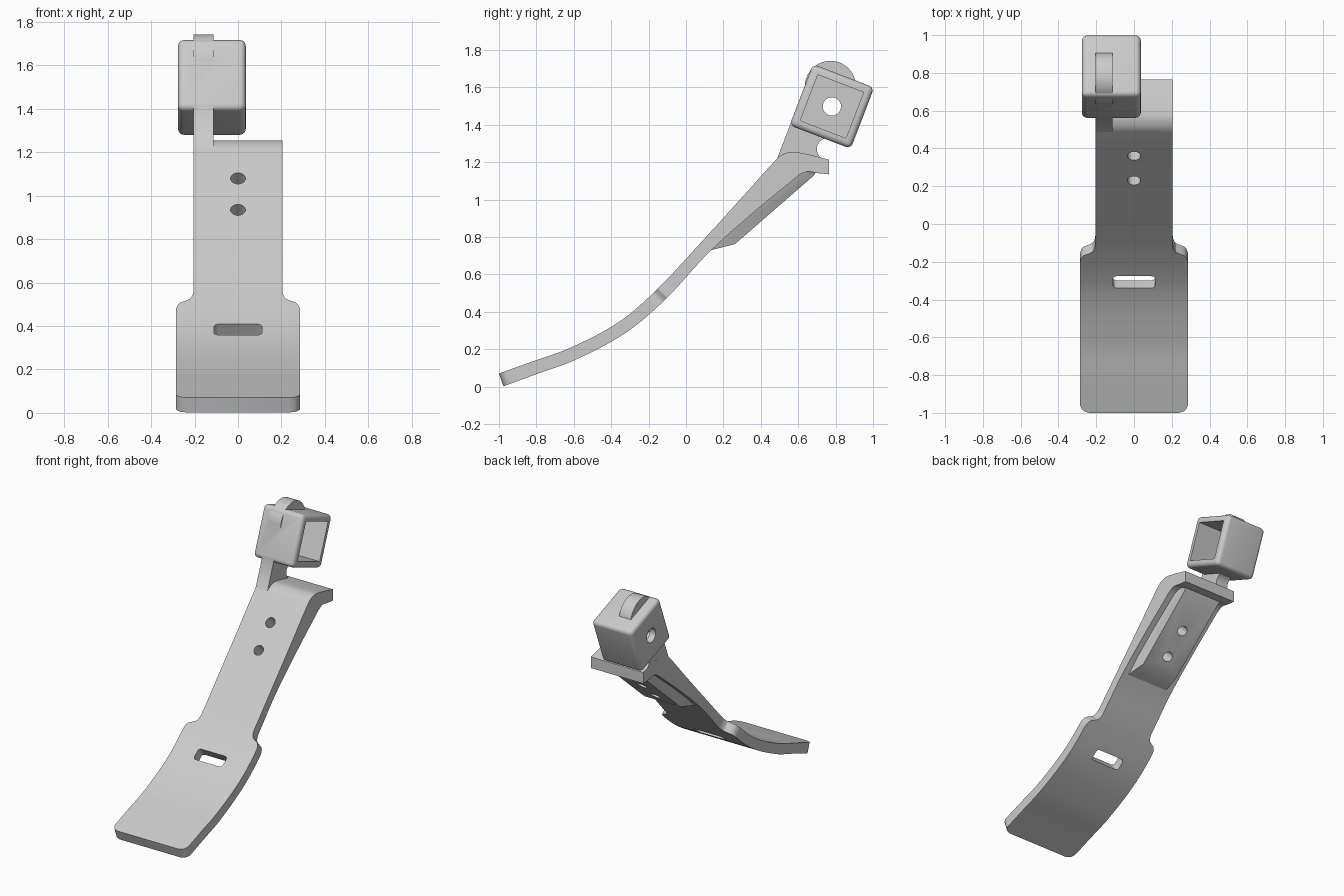
import bpy, bmesh, math
from mathutils import Matrix

if "Cube" in bpy.data.objects:
    bpy.data.objects.remove(bpy.data.objects["Cube"])


def finish(bm, name):
    bmesh.ops.recalc_face_normals(bm, faces=bm.faces)
    me = bpy.data.meshes.new(name)
    bm.to_mesh(me)
    bm.free()
    ob = bpy.data.objects.new(name, me)
    bpy.context.collection.objects.link(ob)
    return ob


def loft(name, stations):
    """Stations: top y, top z, bottom y, bottom z, top half width, bottom half width."""
    bm = bmesh.new()
    rings = []
    for ty, tz, by, bz, wt, wb in stations:
        rings.append([bm.verts.new(p) for p in
                      ((-wt, ty, tz), (wt, ty, tz), (wb, by, bz), (-wb, by, bz))])
    for a, b in zip(rings, rings[1:]):
        for i in range(4):
            j = (i + 1) % 4
            bm.faces.new((a[i], a[j], b[j], b[i]))
    bm.faces.new(rings[0])
    bm.faces.new(rings[-1])
    return finish(bm, name)


def prism(name, pts, x0, x1):
    bm = bmesh.new()
    f = bm.faces.new([bm.verts.new((x0, y, z)) for y, z in pts])
    r = bmesh.ops.extrude_face_region(bm, geom=[f])
    vs = [v for v in r["geom"] if isinstance(v, bmesh.types.BMVert)]
    bmesh.ops.translate(bm, verts=vs, vec=(x1 - x0, 0, 0))
    return finish(bm, name)


def block(name, size, loc, deg, bevel=0, only_z=False):
    bm = bmesh.new()
    bmesh.ops.create_cube(bm, size=1, matrix=Matrix.Diagonal((*size, 1)))
    if bevel:
        edges = [e for e in bm.edges if not only_z or
                 abs(e.verts[0].co.z - e.verts[1].co.z) > 1e-4]
        bmesh.ops.bevel(bm, geom=edges, offset=bevel, segments=5, profile=0.5, affect='EDGES')
    bm.transform(Matrix.Translation(loc) @ Matrix.Rotation(math.radians(deg), 4, 'X'))
    return finish(bm, name)


def rod(name, r, depth, loc, axis, deg):
    bm = bmesh.new()
    bmesh.ops.create_cone(bm, cap_ends=True, segments=40, radius1=r, radius2=r, depth=depth)
    bm.transform(Matrix.Translation(loc) @ Matrix.Rotation(math.radians(deg), 4, axis))
    return finish(bm, name)


def combine(target, tool, op):
    m = target.modifiers.new(op, 'BOOLEAN')
    m.operation, m.object, m.solver = op, tool, 'EXACT'
    bpy.context.view_layer.objects.active = target
    bpy.ops.object.modifier_apply(modifier=m.name)
    bpy.data.objects.remove(tool)


def half_width(y):
    wide, narrow, r = 0.286, 0.205, 0.05
    if y < -1 + r:
        d = y + 1
        return wide - r + math.sqrt(max(0, r * r - (r - d) ** 2))
    t = min(1, max(0, (y + 0.21) / 0.10))
    mid, h = (wide + narrow) / 2, (wide - narrow) / 2
    if t < 0.5:
        return mid + h * math.sqrt(1 - (2 * t) ** 2)
    return mid - h * math.sqrt(max(0, 1 - (2 - 2 * t) ** 2))


# curved lever strip with the thickened upper end and lip
keys = [(-1, .07, -.976, .002), (-.82, .135, -.796, .068), (-.62, .207, -.594, .142),
        (-.36, .345, -.323, .287), (-.16, .515, -.112, .465), (.07, .76, .12, .715),
        (.28, .99, .345, .917), (.485, 1.217, .575, 1.107), (.52, 1.243, .61, 1.134),
        (.57, 1.255, .65, 1.15), (.66, 1.24, .70, 1.142), (.765, 1.213, .765, 1.135)]
ext = [tuple(2 * a - b for a, b in zip(keys[0], keys[1]))] + keys
ext.append(tuple(2 * a - b for a, b in zip(keys[-1], keys[-2])))
stations = []
for i in range(1, len(keys)):
    p0, p1, p2, p3 = ext[i - 1:i + 3]
    n = 24 if i in (1, 4, 5) else 8
    # scale the tangents to the uneven key spacing
    d0, d1, d2 = (math.dist(a[:2], b[:2]) for a, b in ((p0, p1), (p1, p2), (p2, p3)))
    for k in range(n + (i == len(keys) - 1)):
        t = k / n
        s = []
        for a, b, c, d in zip(p0, p1, p2, p3):
            m1 = (c - a) / (d0 + d1) * d1
            m2 = (d - b) / (d1 + d2) * d1
            s.append((2*t**3 - 3*t**2 + 1) * b + (t**3 - 2*t**2 + t) * m1
                     + (3*t**2 - 2*t**3) * c + (t**3 - t**2) * m2)
        w = half_width(s[0])
        stations.append((*s, w, w))
lever = loft("lever", stations)

# raised pad under the strip, with sloped sides
pad = loft("pad", [(.10, .74, .115, .725, .17, .165), (.22, .86, .262, .762, .18, .14),
                   (.58, 1.17, .685, 1.13, .18, .14), (.62, 1.19, .70, 1.16, .18, .16)])
combine(lever, pad, 'UNION')

# arm with rounded notch, carrying the box
notch = [(.757 + .058 * math.cos(math.radians(a)), 1.27 + .058 * math.sin(math.radians(a)))
         for a in range(110, 271, 16)]
arm = prism("arm", [(.484, 1.2), (.4865, 1.217), (.566, 1.425), (.60, 1.42), (.74, 1.36)] + notch
            + [(.74, 1.18), (.60, 1.18)], -.2045, -.113)
combine(lever, arm, 'UNION')

# tilted rounded box with a rounded rib on top
BY, BZ, TILT = .78, 1.498, -21
holder = block("holder", (.312, .35, .35), (-.12, BY, BZ), TILT, .028)
rib = rod("rib", .137, .0915, (-.159, .772, 1.605), 'Y', 90)
combine(holder, rib, 'UNION')
combine(lever, holder, 'UNION')

# openings: box cavity, box hole, slot and two screw holes
cutters = [block("cavity", (.40, .262, .262), (-.23 + .20, BY, BZ), TILT),
           rod("axle_hole", .049, .3, (-.25, BY, BZ), 'Y', 90),
           block("slot", (.222, .08, .3), (0, -.287, .355), 36, .02, True)]
for y, z in ((.365, 1.075), (.235, .93)):
    cutters.append(rod("screw_hole", .034, .8, (0, y, z), 'X', 47.5))
for c in cutters:
    combine(lever, c, 'DIFFERENCE')

bpy.ops.object.select_all(action='DESELECT')
lever.select_set(True)
bpy.context.view_layer.objects.active = lever
bpy.ops.object.shade_smooth_by_angle(angle=math.radians(30))
